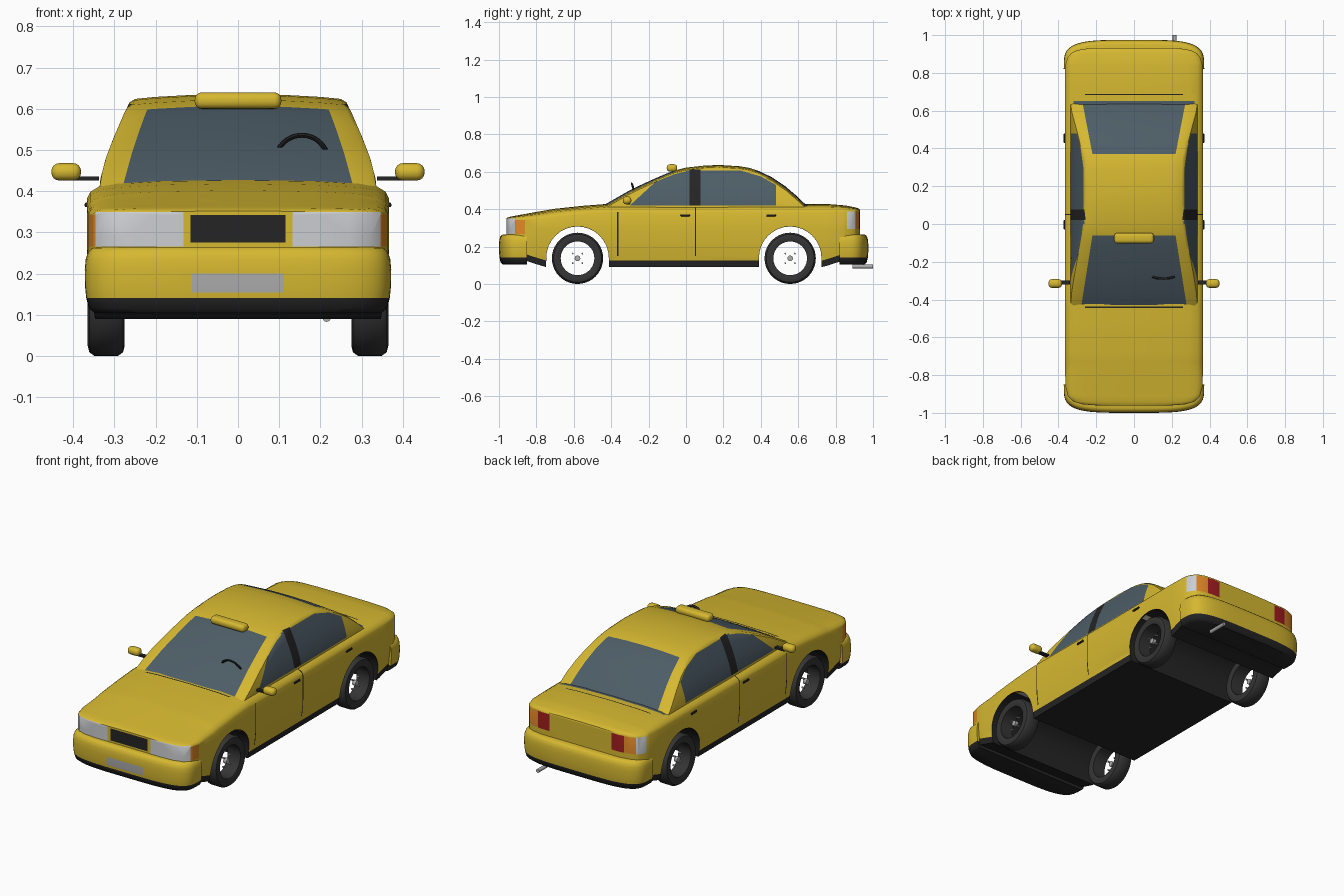
import bpy, bmesh
from math import sin, cos, pi, radians
from mathutils import Vector, Matrix

old = bpy.data.objects.get("Cube")
if old:
    bpy.data.objects.remove(old)

COLOURS = {
    "yellow_paint": (0.67, 0.48, 0.03), "window_glass": (0.075, 0.11, 0.135),
    "black_trim": (0.018, 0.018, 0.018), "tyre_rubber": (0.035, 0.035, 0.035),
    "lamp_silver": (0.6, 0.62, 0.64), "lamp_orange": (0.75, 0.25, 0.02),
    "lamp_red": (0.35, 0.012, 0.015), "grey_metal": (0.42, 0.42, 0.42)}
NAMES = list(COLOURS)
YELLOW, GLASS, BLACK, TYRE, SILVER, ORANGE, RED, METAL = range(len(NAMES))
MATS = []
for name, rgb in COLOURS.items():
    m = bpy.data.materials.new(name)
    m.use_nodes = True
    m.diffuse_color = (*rgb, 1)
    m.node_tree.nodes["Principled BSDF"].inputs["Base Color"].default_value = (*rgb, 1)
    MATS.append(m)


def finish(name, bm, angle=40):
    mesh = bpy.data.meshes.new(name)
    bm.to_mesh(mesh)
    bm.free()
    for m in MATS:
        mesh.materials.append(m)
    ob = bpy.data.objects.new(name, mesh)
    bpy.context.collection.objects.link(ob)
    bpy.ops.object.select_all(action="DESELECT")
    ob.select_set(True)
    bpy.context.view_layer.objects.active = ob
    bpy.ops.object.shade_smooth_by_angle(angle=radians(angle))
    return ob


def interp(table, t):
    """Linear lookup in a list of (t, value) pairs."""
    if t <= table[0][0]:
        return table[0][1]
    for (a, u), (b, v) in zip(table, table[1:]):
        if t <= b:
            return u + (v - u) * (t - a) / (b - a)
    return table[-1][1]


def loft(rings, rule, wrap=False):
    """Skin closed rings of points; rule(column, centre) gives the material."""
    bm = bmesh.new()
    rows = [[bm.verts.new(p) for p in r] for r in rings]
    n = len(rows[0])
    for a, b in zip(rows, rows[1:] + (rows[:1] if wrap else [])):
        for k in range(n):
            f = bm.faces.new((a[k], a[(k + 1) % n], b[(k + 1) % n], b[k]))
            f.material_index = rule(k, f.calc_center_median())
    if not wrap:
        for r in (rows[0], rows[-1]):
            f = bm.faces.new(r)
            f.material_index = rule(-1, f.calc_center_median())
    bmesh.ops.remove_doubles(bm, verts=bm.verts, dist=0.00005)
    bmesh.ops.recalc_face_normals(bm, faces=bm.faces)
    return bm


def paint(bm, poly, axis, sign, mat, facing=0.1, mirror=False):
    """Cut a convex outline, projected along an axis, into the skin and colour it."""
    if mirror:
        paint(bm, [(-u, v) for u, v in poly], axis, sign, mat, facing)
    i, j = [k for k in range(3) if k != axis]
    lo = [min(p[k] for p in poly) for k in (0, 1)]
    hi = [max(p[k] for p in poly) for k in (0, 1)]
    mid = Vector([sum(p[k] for p in poly) / len(poly) for k in (0, 1)])

    def picked():
        bm.normal_update()
        out = []
        for f in bm.faces:
            us, vs = [v.co[i] for v in f.verts], [v.co[j] for v in f.verts]
            if (f.normal[axis] * sign > facing and f.calc_center_median()[axis] * sign > 0
                    and max(us) > lo[0] and min(us) < hi[0]
                    and max(vs) > lo[1] and min(vs) < hi[1]):
                out.append(f)
        return out

    edges = []
    for p, q in zip(poly, poly[1:] + poly[:1]):
        p, q = Vector(p), Vector(q)
        n = Vector((q.y - p.y, p.x - q.x)).normalized()
        if n.dot(mid - p) > 0:
            n = -n
        edges.append((p, n))
        co, no = Vector((0, 0, 0)), Vector((0, 0, 0))
        co[i], co[j], no[i], no[j] = p.x, p.y, n.x, n.y
        fs = picked()
        geom = fs + list({e for f in fs for e in f.edges}) + list({v for f in fs for v in f.verts})
        bmesh.ops.bisect_plane(bm, geom=geom, dist=0.00002, plane_co=co, plane_no=no)
    for f in picked():
        c = f.calc_center_median()
        if all(n.dot(Vector((c[i], c[j])) - p) < 0.0001 for p, n in edges):
            f.material_index = mat


def rect(u0, u1, v0, v1):
    return [(u0, v0), (u1, v0), (u1, v1), (u0, v1)]


def mirrored(half):
    return half + [(-x, y, z) for x, y, z in reversed(half) if x > 0]


# Lower body: sections along the length, with the wheel arches in the underside
AXLES, AXLE_Z, ARCH = (-0.58, 0.557), 0.14, 0.167
TOP = [(-.96, .352), (-.955, .355), (-.94, .36), (-.9, .367), (-.8, .385), (-.7, .402), (-.55, .418),
       (-.42, .428), (0, .425), (.6, .428), (.75, .428), (.85, .42), (.9, .41), (.92, .405), (.93, .398)]
WIDTH = [(-.96, .2), (-.955, .27), (-.94, .322), (-.91, .35), (-.86, .363), (-.7, .366), (.7, .366),
         (.84, .364), (.88, .352), (.905, .333), (.92, .3), (.93, .24)]
DROP = [(-.96, .008), (-.9, .022), (-.75, .045), (.8, .045), (.93, .015)]
FLOOR = [(-.86, .125), (-.75, .09), (.73, .09), (.84, .125)]

stations = [(y, interp(FLOOR, y), 0.035) for y in
            {y for y, _ in TOP + WIDTH} if all(abs(y - c) > ARCH for c in AXLES)]
for c in AXLES:
    stations += [(c + s * (ARCH + 0.0005), 0.09, 0.035) for s in (-1, 1)]
    for k in range(17):
        a = pi * k / 16
        stations.append((c - ARCH * cos(a), AXLE_Z + ARCH * sin(a), 0.002))

rings = []
for y, floor, sill in sorted(stations):
    t, w, d = interp(TOP, y), interp(WIDTH, y), interp(DROP, y)
    half = [(0, y, t), (w * .5, y, t - d * .06), (w * .8, y, t - d * .2),
            (w * .92, y, t - d * .36), (w * .98, y, t - d * .65)]
    for z in (t - d, .29, .25, .21, .17, floor + sill, floor):
        z = max(z, floor + sill) if z != floor else z
        tuck = min(1, max(0, (.25 - z) / .16))
        half.append((w * (1 - .05 * tuck ** 1.5), y, z))
    half.append((0, y, floor))
    rings.append(mirrored(half))
body = loft(rings, lambda k, c: BLACK if 10 <= k <= 13 else YELLOW)

paint(body, rect(-.115, .115, .275, .342), 1, -1, BLACK)
paint(body, rect(.132, .346, .266, .35), 1, -1, SILVER, mirror=True)
paint(body, rect(.346, .364, .266, .343), 1, -1, ORANGE, mirror=True)
for x0, x1, mat in ((.19, .265, RED), (.265, .328, ORANGE), (.328, .358, SILVER)):
    paint(body, rect(x0, x1, .295, .388), 1, 1, mat, mirror=True)
for s in (-1, 1):
    for y, z in ((-.365, .385), (.05, .41)):
        paint(body, rect(y - .003, y + .003, .15, z), 0, s, BLACK)
paint(body, rect(-.26, .26, -.445, -.438), 2, 1, BLACK)
paint(body, rect(-.26, .26, .682, .688), 2, 1, BLACK)
paint(body, rect(-.32, .32, .63, .65), 2, 1, GLASS)
finish("lower_body", body)

# Cabin with roof, pillars and windows
ROOF = [(-.45, .412), (-.43, .427), (-.36, .467), (-.3, .501), (-.24, .53), (-.17, .562), (-.11, .588),
        (-.06, .607), (0, .622), (.1, .633), (.18, .636), (.29, .629), (.34, .62), (.39, .604),
        (.46, .57), (.53, .523), (.59, .472), (.64, .424)]
SIDE = [(.39, .338), (.43, .334), (.48, .321), (.53, .302), (.59, .276), (.615, .263)]
rings = []
for y, t in ROOF:
    half = [(0, y, t), (.11, y, t - .002), (.2, y, t - .007)]
    edge = t - .02
    half.append((interp(SIDE, edge) * .95, y, t - .012))
    for k in range(7):
        z = edge + (.385 - edge) * k / 6
        half.append((interp(SIDE, z), y, z))
    rings.append(mirrored(half + [(0, y, .385)]))
cabin = loft(rings, lambda k, c: YELLOW)
paint(cabin, [(-.28, -.44), (.28, -.44), (.22, -.06), (-.22, -.06)], 2, 1, GLASS)
paint(cabin, [(-.22, .37), (.22, .37), (.272, .64), (-.272, .64)], 2, 1, GLASS)
WINDOW = [(-.3, .42), (-.15, .558), (-.07, .59), (0, .607), (.29, .607), (.4, .575), (.48, .53), (.48, .42)]
for s in (-1, 1):
    paint(cabin, WINDOW, 0, s, GLASS, 0.5)
    paint(cabin, rect(.02, .078, .42, .612), 0, s, BLACK, 0.5)
finish("cabin", cabin)


# Bumpers: rounded plan outline stacked in height, dark along the bottom
def bumper(name, s, start, depth):
    levels = ((.105, .04), (.115, .018), (.138, .007), (.141, .006), (.17, .001), (.21, 0),
              (.235, .004), (.253, .014), (.262, .03), (.265, .05))
    rings = []
    for z, inset in levels:
        ring = []
        for k in range(33):
            a = pi * k / 32
            c, n = cos(a), sin(a)
            x = (.372 - inset * .6) * abs(c) ** .5 * (1 if c > 0 else -1)
            ring.append((x, s * (start + (depth - inset * .5) * max(n, 0) ** .5), z))
        rings.append(ring)
    bm = loft(rings, lambda k, c: BLACK if c.z < .14 else YELLOW)
    if s < 0:
        paint(bm, rect(-.112, .112, .154, .2), 1, -1, METAL)
    finish(name, bm)


bumper("front_bumper", -1, .85, .15)
bumper("rear_bumper", 1, .82, .155)


# Small helpers for simple solids
def place(loc, size=(1, 1, 1), rot=None):
    r = rot if rot else Matrix()
    return Matrix.Translation(loc) @ r @ Matrix.Diagonal((*size, 1))


def solid(name, kind, loc, size, mat, bevel=0, rot=None):
    bm = bmesh.new()
    if kind == "box":
        bmesh.ops.create_cube(bm, size=1)
    elif kind == "ball":
        bmesh.ops.create_uvsphere(bm, u_segments=24, v_segments=14, radius=.5)
    else:
        bmesh.ops.create_cone(bm, cap_ends=True, segments=20, radius1=.5, radius2=.5, depth=1)
    bm.transform(place(loc, size, rot))
    if bevel:
        bmesh.ops.bevel(bm, geom=bm.edges[:], offset=bevel, segments=4, profile=.5, affect="EDGES")
    for f in bm.faces:
        f.material_index = mat
    return finish(name, bm)


ACROSS, ALONG = Matrix.Rotation(pi / 2, 4, "Y"), Matrix.Rotation(pi / 2, 4, "X")

# Wheels: open tyres with a small hub and bolts
TREAD = [(.09, .28), (.112, .275), (.128, .279), (.137, .292), (.137, .348),
         (.128, .361), (.112, .365), (.09, .358)]
for end, y in zip(("front", "rear"), AXLES):
    for side, s in (("left", 1), ("right", -1)):
        rings = [[(s * x, y + r * cos(a), .137 + r * sin(a)) for r, x in TREAD]
                 for a in (2 * pi * k / 40 for k in range(40))]
        finish(f"{end}_{side}_tyre", loft(rings, lambda k, c: TYRE, wrap=True))
        solid(f"{end}_{side}_hub", "tube", (s * .335, y, .137), (.03, .03, .02), METAL, rot=ACROSS)
        for k in range(4):
            a = pi / 4 + k * pi / 2
            solid(f"{end}_{side}_bolt_{k}", "tube", (s * .335, y + .036 * cos(a), .137 + .036 * sin(a)),
                  (.009, .009, .015), METAL, rot=ACROSS)

# Mirrors and door handles
for side, s in (("left", 1), ("right", -1)):
    solid(f"{side}_mirror", "box", (s * .417, -.315, .447), (.072, .046, .042), YELLOW, .019)
    solid(f"{side}_mirror_arm", "box", (s * .368, -.31, .431), (.06, .022, .01), BLACK)
    for end, y in (("front", -.004), ("rear", .455)):
        solid(f"{end}_{side}_handle", "box", (s * .366, y, .367), (.012, .05, .011), BLACK, .003)

# Roof sign, exhaust and steering wheel
solid("roof_sign", "box", (0, -.075, .62), (.21, .056, .04), YELLOW, .017)
solid("exhaust_pipe", "tube", (.215, .945, .093), (.02, .02, .11), METAL, rot=ALONG)
hoop = []
for k in range(32):
    a = 2 * pi * k / 32
    hoop.append([(.155 + (.064 + .006 * cos(b)) * cos(a),
                  -.27 - .3 * (.064 + .006 * cos(b)) * sin(a) - .006 * sin(b),
                  .472 + (.064 + .006 * cos(b)) * sin(a)) for b in (2 * pi * j / 8 for j in range(8))])
finish("steering_wheel", loft(hoop, lambda k, c: BLACK, wrap=True))
